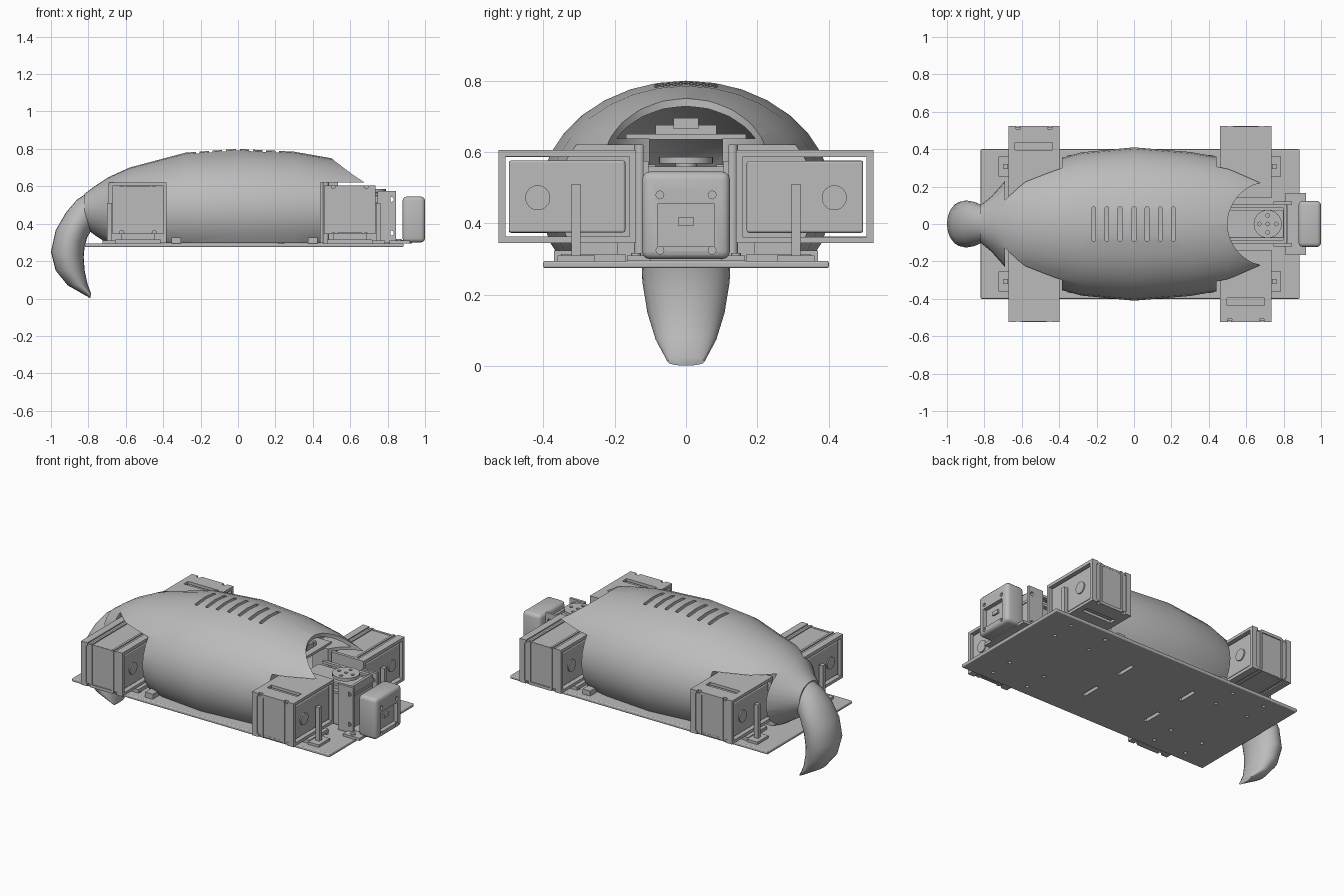
import bpy, bmesh
from math import sin, cos, pi, radians
from mathutils import Matrix, Vector

if "Cube" in bpy.data.objects:
    bpy.data.objects.remove(bpy.data.objects["Cube"])

grey = bpy.data.materials.new("plain grey")
grey.use_nodes = True
COLOUR = (0.5, 0.5, 0.5, 1)
grey.diffuse_color = COLOUR
grey.node_tree.nodes["Principled BSDF"].inputs["Base Color"].default_value = COLOUR


def make(name, bm):
    bmesh.ops.recalc_face_normals(bm, faces=bm.faces)
    mesh = bpy.data.meshes.new(name)
    bm.to_mesh(mesh)
    bm.free()
    mesh.materials.append(grey)
    ob = bpy.data.objects.new(name, mesh)
    bpy.context.collection.objects.link(ob)
    return ob


def box(name, x, y, z, bevel=0):
    """Box from three (low, high) ranges, optionally rounded."""
    bm = bmesh.new()
    lo, hi = [Vector([f(r) for r in (x, y, z)]) for f in (min, max)]
    m = Matrix.Translation((lo + hi) / 2) @ Matrix.Diagonal((*(hi - lo), 1))
    bmesh.ops.create_cube(bm, size=1, matrix=m)
    if bevel:
        bmesh.ops.bevel(bm, geom=bm.edges[:], offset=bevel, segments=3,
                        profile=0.5, affect='EDGES')
    return make(name, bm)


def rod(name, centre, r, length, axis='Z', sides=24):
    bm = bmesh.new()
    turn = {'X': Matrix.Rotation(pi / 2, 4, 'Y'), 'Y': Matrix.Rotation(pi / 2, 4, 'X'),
            'Z': Matrix.Identity(4)}[axis]
    bmesh.ops.create_cone(bm, cap_ends=True, segments=sides, radius1=r, radius2=r,
                          depth=length, matrix=Matrix.Translation(centre) @ turn)
    return make(name, bm)


def loft(name, rings):
    bm = bmesh.new()
    loops = [[bm.verts.new(p) for p in ring] for ring in rings]
    n = len(loops[0])
    for a, b in zip(loops, loops[1:]):
        for i in range(n):
            j = (i + 1) % n
            bm.faces.new((a[i], a[j], b[j], b[i]))
    bm.faces.new(loops[0])
    bm.faces.new(loops[-1])
    return make(name, bm)


def cut(ob, cutters):
    """Subtract each cutter and discard it."""
    bpy.context.view_layer.objects.active = ob
    for c in cutters:
        mod = ob.modifiers.new("cut", 'BOOLEAN')
        mod.operation, mod.solver, mod.object = 'DIFFERENCE', 'EXACT', c
        bpy.ops.object.modifier_apply(modifier=mod.name)
        bpy.data.objects.remove(c)
    return ob


def smooth(ob, angle=35):
    bpy.ops.object.select_all(action='DESELECT')
    ob.select_set(True)
    bpy.context.view_layer.objects.active = ob
    bpy.ops.object.shade_smooth_by_angle(angle=radians(angle))


# Base plate with slots and screw holes
plate = box("base_plate", (-.82, .885), (-.4, .4), (.275, .295), .006)
holes = [box("hole", (x - .012, x + .012), (y - .06, y + .06), (.2, .4))
         for x in (-.25, .185) for y in (-.147, .147)]
holes += [rod("hole", (x, s * y, .28), .01, .2, sides=12)
          for x in (-.64, -.42, .48, .72) for y in (.19, .33) for s in (-1, 1)]
cut(plate, holes)

# Domed shell: (x, half width, half height) of elliptical sections
SECTIONS = [(-.82, .10, .09), (-.76, .15, .135), (-.69, .23, .18), (-.58, .30, .23),
            (-.28, .383, .31), (0, .41, .33), (.3, .385, .315), (.5, .35, .28),
            (.68, .29, .23), (.8, .2, .16)]


def dome(name, inset):
    return loft(name, [[(x + (inset if x < -.8 else 0), (w - inset) * cos(a),
                         .47 + (h - inset) * sin(a))
                        for a in [2 * pi * i / 32 for i in range(32)]]
                       for x, w, h in SECTIONS])


def pockets(grow):
    return [box("pocket", (x0 - grow, x1 + grow), (s * (.12 - grow), s), (0, .62 + grow))
            for x0, x1 in ((.44, 1.2), (-.69, -.385)) for s in (-1, 1)]


shell = dome("shell", 0)
cavity = cut(dome("cavity", .022), pockets(.018))
vents = [box("vent", (x - .01, x + .01), (-.09, .09), (.7, .9), .004)
         for x in (-.215, -.145, -.075, 0, .07, .14, .21)]
cut(shell, [cavity] + pockets(0) + vents + [
    box("under", (-2, 2), (-1, 1), (-1, .297)),
    box("front_end", (.685, 2), (-1, 1), (-1, 2)),
    rod("neck_opening", (.725, 0, .6), .225, 2, sides=48)])
smooth(shell, 28)
for x in (-.33, .4):
    for s in (-1, 1):
        box("shell_tab", (x - .025, x + .025), (s * .31, s * .37), (.295, .325))

# Curved tail: outer point, inner point, half width
TAIL = [(-.78, .58, -.77, .37, .09), (-.86, .53, -.79, .355, .105),
        (-.92, .46, -.805, .33, .12), (-.975, .365, -.82, .28, .126),
        (-1, .25, -.825, .22, .122), (-.975, .15, -.82, .15, .108),
        (-.91, .07, -.805, .08, .085), (-.79, .002, -.785, .025, .052)]
rings = []
for ox, oz, ix, iz, w in TAIL:
    rings.append([((ox + ix) / 2 + (ox - ix) / 2 * cos(a), w * sin(a),
                   (oz + iz) / 2 + (oz - iz) / 2 * cos(a))
                  for a in [2 * pi * i / 24 for i in range(24)]])
tail = loft("tail", rings)
for v in tail.data.vertices:
    v.co.z = max(v.co.z, 0)
smooth(tail, 45)


# Limb actuators: framed motor boxes, alternately turned upside down
def limb(cx, s, flip, out):
    def xr(a, b):
        return (cx + a, cx + b)

    def yr(a, b):
        return (s * a, s * b)

    def zr(a, b):
        return (.95 - a, .95 - b) if flip else (a, b)

    lid = box("limb_slotted_plate", xr(-.137, .137), yr(.14, .525), zr(.588, .605))
    cut(lid, [box("slot", xr(-.1, .1), yr(.395, .435), zr(.5, .7))]
        + [box("notch", xr(x - .012, x + .012), yr(.508, .6), zr(.5, .7))
           for x in (-.085, .085)])
    box("limb_back_plate", xr(-.1, .1), yr(.145, .52), zr(.352, .362))
    box("limb_inner_plate", xr(-.137, .137), yr(.14, .158), zr(.345, .59))
    box("limb_outer_plate", xr(-.125, .125), yr(.505, .519), zr(.35, .59))
    box("limb_motor", xr(-.128, .128), yr(.17, .496), zr(.375, .576), .006)
    for k in (-1, 1):
        box("limb_rail", xr(k * .095, k * .137), yr(.14, .525), zr(.345, .364))
        box("limb_post", xr(k * .105, k * .137), yr(.505, .525), zr(.345, .59))
        box("limb_rib", xr(k * .065, k * .078), yr(.515, .525), zr(.35, .6))
        box("limb_back_rib", xr(k * .065, k * .078), yr(.15, .52), zr(.346, .36))
        smooth(rod("limb_shaft", (cx + k * .125, s * .415, .472), .035, .02, 'X'))
    # Support under the motor and upright bracket beside it
    box("limb_support", xr(-.09, .09), yr(.19, .31), (.295, .347))
    box("limb_support_foot", xr(-.12, .12), yr(.17, .35), (.295, .315))
    box("bracket_upright", xr(out * .14, out * .165), yr(.295, .32), (.295, .51))
    box("bracket_foot", xr(out * .12, out * .19), yr(.255, .36), (.295, .31))


for cx, out in ((.597, 1), (-.535, -1)):
    for s in (-1, 1):
        limb(cx, s, flip=(s == out), out=out)

# Neck servo with a round horn
box("neck_servo", (.48, .8), (-.075, .075), (.3, .55), .006)
box("neck_servo_flange", (.5, .82), (-.1, .1), (.5, .515))
smooth(rod("horn_hub", (.715, 0, .555), .03, .03))
horn = rod("horn", (.715, 0, .577), .075, .018, sides=32)
cut(horn, [rod("hole", (.715 + x, y, .58), .01, .1, sides=12)
           for x, y in ((0, 0), (.045, 0), (-.045, 0), (0, .045), (0, -.045))])
smooth(horn)
for s in (-1, 1):
    side = box("neck_side_plate", (.745, .845), (s * .105, s * .12), (.3, .575))
    cut(side, [rod("hole", (.82, s * .11, z), .013, .1, 'Y', 16) for z in (.35, .53)])
    box("neck_rail", (.5, .8), (s * .085, s * .105), (.55, .565))
    box("neck_foot", (.81, .92), (s * .09, s * .165), (.295, .31))
    smooth(rod("neck_foot_bolt", (.86, s * .14, .312), .014, .012, sides=12))
box("neck_cross_plate", (.8, .815), (-.12, .12), (.3, .56))
box("neck_base", (.78, .93), (-.1, .1), (.295, .312))

# Head block with recessed face and bolts
head = box("head", (.88, 1), (-.123, .123), (.3, .545), .022)
cut(head, [box("recess", (.975, 1.1), (-.08, .08), (.335, .455))]
    + [rod("bolt_hole", (1, y, z), .011, .02, 'X', 12)
       for y in (-.073, .073) for z in (.325, .48)])
smooth(head)
box("head_sensor", (.97, .985), (-.022, .022), (.395, .417))

# Electronics deck inside the shell
box("deck", (.2, .5), (-.168, .168), (.635, .65))
box("deck_module", (.24, .46), (-.085, .085), (.65, .675))
box("deck_module_cap", (.28, .48), (-.035, .035), (.665, .695))
for x in (.23, .47):
    for s in (-1, 1):
        smooth(rod("deck_post", (x, s * .13, .466), .015, .342, sides=12))
